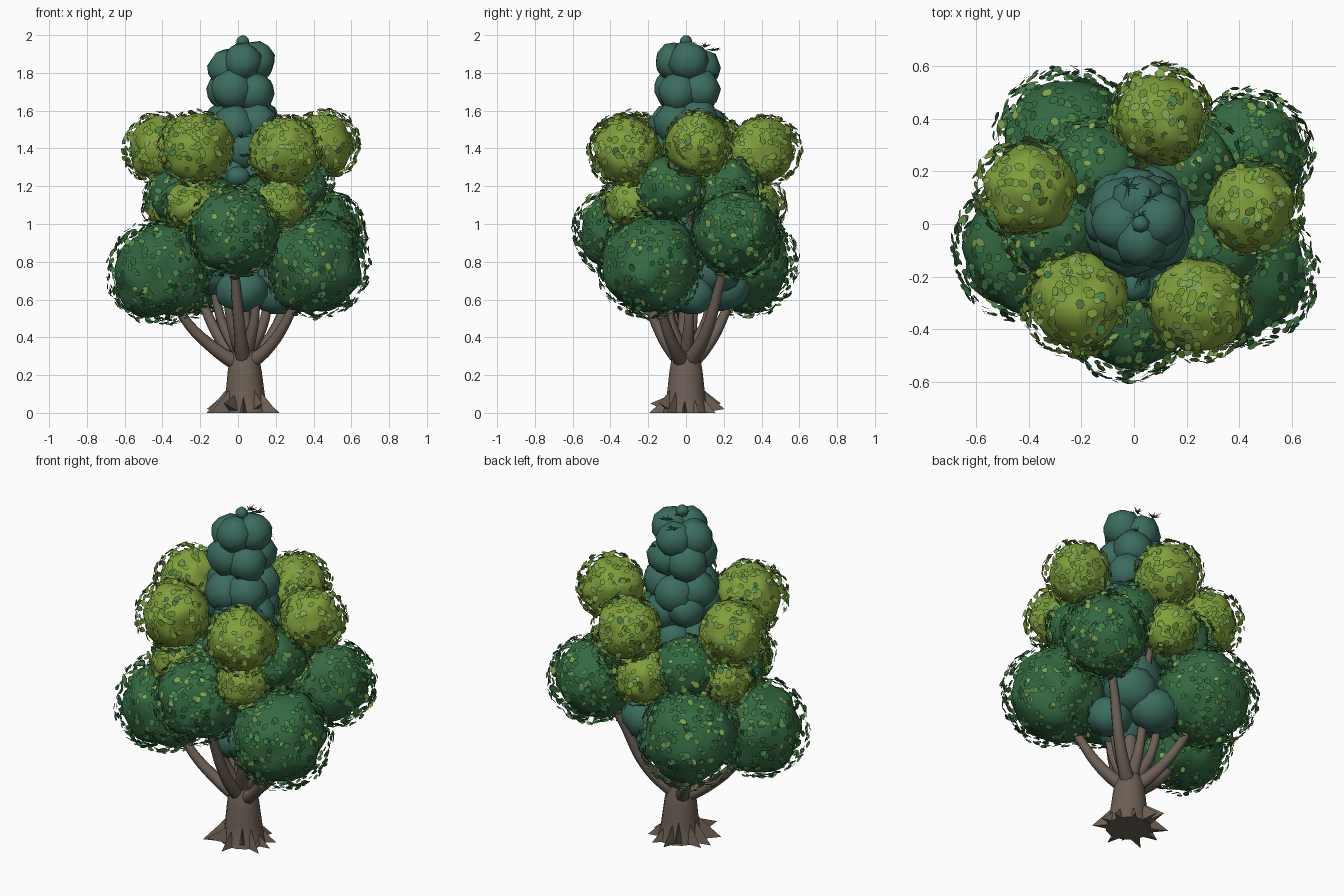
import bpy, bmesh, math, random
from mathutils import Vector, noise

if "Cube" in bpy.data.objects:
    bpy.data.objects.remove(bpy.data.objects["Cube"])

random.seed(4)


def material(name, rgb):
    m = bpy.data.materials.new(name)
    m.diffuse_color = (*rgb, 1)
    m.use_nodes = True
    m.node_tree.nodes["Principled BSDF"].inputs["Base Color"].default_value = m.diffuse_color
    return m


BARK = material("bark", (0.15, 0.115, 0.09))
DARK = material("dark_green", (0.035, 0.14, 0.055))
LIGHT = material("light_green", (0.22, 0.34, 0.045))
TEAL = material("teal", (0.045, 0.15, 0.115))
LEAF_A = material("leaf_deep", (0.035, 0.15, 0.05))
LEAF_B = material("leaf_mid", (0.07, 0.23, 0.07))
LEAF_C = material("leaf_bright", (0.2, 0.36, 0.08))
LEAF_D = material("leaf_lime", (0.18, 0.32, 0.04))


def finish(bm, name, mats, angle=None):
    me = bpy.data.meshes.new(name)
    bm.to_mesh(me)
    bm.free()
    ob = bpy.data.objects.new(name, me)
    bpy.context.collection.objects.link(ob)
    for m in mats:
        me.materials.append(m)
    if angle:
        bpy.ops.object.select_all(action='DESELECT')
        ob.select_set(True)
        bpy.context.view_layer.objects.active = ob
        bpy.ops.object.shade_smooth_by_angle(angle=math.radians(angle))
    return ob


def rand_dir():
    return Vector([random.gauss(0, 1) for _ in range(3)]).normalized()


def foliage(name, c, r, mat):
    """Lumpy smooth ball."""
    bm = bmesh.new()
    bmesh.ops.create_icosphere(bm, subdivisions=4, radius=1)
    c = Vector(c)
    for v in bm.verts:
        v.co = c + v.co * r * (1 + 0.13 * noise.noise(v.co * 1.8 + c * 9))
    return finish(bm, name, [mat], 60)


def leaf_shell(name, c, r, count, mats, weights):
    """Hexagonal leaf cards hovering just outside a ball."""
    bm = bmesh.new()
    out = Vector((c[0], c[1], 0)).normalized()
    for _ in range(count):
        n = rand_dir()
        p = Vector(c) + out * 0.02 + n * r * random.uniform(0.97, 1.06)
        t = (n + rand_dir() * 0.4).normalized()
        a = t.cross(rand_dir()).normalized()
        b = t.cross(a)
        s = random.uniform(0.015, 0.022)
        f = bm.faces.new([bm.verts.new(p + a * s * 1.1 * math.cos(k * math.pi / 3)
                                       + b * s * 0.85 * math.sin(k * math.pi / 3)) for k in range(6)])
        f.material_index = random.choices(range(len(mats)), weights)[0]
    return finish(bm, name, mats)


def boulder(bm, c, r, squash=1.0):
    """Chunky lump: hull of points on a ball."""
    vs = []
    for i in range(40):
        z = 1 - 2 * (i + 0.5) / 40
        a = i * 2.4 + random.uniform(-0.2, 0.2)
        q = math.sqrt(1 - z * z)
        d = Vector((q * math.cos(a), q * math.sin(a), z * squash))
        vs.append(bm.verts.new(Vector(c) + d * r * random.uniform(0.96, 1.05)))
    res = bmesh.ops.convex_hull(bm, input=vs)
    bmesh.ops.delete(bm, geom=[g for g in res["geom_interior"] if isinstance(g, bmesh.types.BMVert)],
                     context='VERTS')


def limb(name, pts):
    """Tapered tube along points (x, y, z, radius)."""
    cu = bpy.data.curves.new(name, 'CURVE')
    cu.dimensions = '3D'
    cu.bevel_depth = 1
    cu.bevel_resolution = 2
    cu.resolution_u = 5
    cu.use_fill_caps = True
    sp = cu.splines.new('BEZIER')
    sp.bezier_points.add(len(pts) - 1)
    for bp, p in zip(sp.bezier_points, pts):
        bp.co = p[:3]
        bp.radius = p[3]
        bp.handle_left_type = bp.handle_right_type = 'AUTO'
    ob = bpy.data.objects.new(name, cu)
    bpy.context.collection.objects.link(ob)
    cu.materials.append(BARK)


# Trunk: lofted rings
bm = bmesh.new()
profile = [(0.125, 0), (0.11, 0.05), (0.1, 0.13), (0.09, 0.22), (0.078, 0.29), (0.05, 0.35), (0.035, 0.6), (0.03, 1.2)]
N = 14
rings = [[bm.verts.new((r * math.cos(k * math.tau / N) + 0.04 - z * 0.02, r * math.sin(k * math.tau / N), z))
          for k in range(N)] for r, z in profile]
for lo, hi in zip(rings, rings[1:]):
    for k in range(N):
        bm.faces.new((lo[k], lo[(k + 1) % N], hi[(k + 1) % N], hi[k]))
bm.faces.new(rings[0][::-1])
bm.faces.new(rings[-1])
finish(bm, "trunk", [BARK], 40)

# Root spikes flaring around the base
bm = bmesh.new()
for k in range(12):
    a = k * math.tau / 12 + random.uniform(-0.12, 0.12)
    d, s = Vector((math.cos(a), math.sin(a), 0)), Vector((-math.sin(a), math.cos(a), 0))
    o = Vector((0.03, 0, 0))
    w = random.uniform(0.025, 0.035)
    tip = bm.verts.new(o + d * random.uniform(0.17, 0.225) + Vector((0, 0, random.choice((0, 0.02, 0.05)))))
    base = [bm.verts.new(o + d * 0.08 + q) for q in
            (s * w, Vector((0, 0, random.uniform(0.09, 0.14))), -s * w)]
    for i in range(3):
        bm.faces.new((base[i], base[(i + 1) % 3], tip))
    bm.faces.new(base[::-1])
bmesh.ops.recalc_face_normals(bm, faces=bm.faces)
finish(bm, "roots", [BARK])

# Foliage balls: lower dark tier, middle small tier, upper light tier
lower = [(-0.40, -0.09, 0.745, 0.245), (-0.24, 0.3, 0.79, 0.25), (0.42, 0.26, 0.95, 0.215),
         (0.40, -0.18, 0.785, 0.25), (-0.02, -0.33, 0.96, 0.22)]
mid_dark = [(-0.3, -0.03, 1.15, 0.16), (0.3, -0.08, 1.19, 0.17), (0.22, 0.22, 1.17, 0.165),
            (-0.15, 0.2, 1.14, 0.17), (0.12, -0.2, 1.12, 0.13), (-0.1, -0.18, 1.1, 0.13)]
mid_light = [(-0.23, -0.22, 1.1, 0.14), (0.22, -0.28, 1.11, 0.135), (-0.33, 0.1, 1.09, 0.14),
             (0.04, 0.35, 1.1, 0.145)]
upper = [(-0.4, 0.13, 1.4, 0.17), (-0.21, -0.29, 1.4, 0.18), (0.24, -0.31, 1.38, 0.175),
         (0.44, 0.06, 1.42, 0.165), (0.1, 0.4, 1.39, 0.17)]
tiers = [("lower_foliage", lower, DARK, 480, (LEAF_A, LEAF_B, LEAF_C), (6, 4, 1.2)),
         ("middle_dark_foliage", mid_dark, DARK, 230, (LEAF_A, LEAF_B, LEAF_C), (5, 4, 2)),
         ("middle_light_foliage", mid_light, LIGHT, 200, (LEAF_D, LEAF_C, LEAF_B), (5, 3, 0.5)),
         ("upper_foliage", upper, LIGHT, 300, (LEAF_D, LEAF_C, LEAF_B), (6, 4, 0.4))]
for label, balls, mat, count, leaf_mats, wts in tiers:
    for i, (x, y, z, r) in enumerate(balls):
        foliage(f"{label}_{i + 1}", (x, y, z), r, mat)
        leaf_shell(f"{label}_leaves_{i + 1}", (x, y, z), r * 1.1, count, leaf_mats, wts)

# Branches reaching from the trunk into the balls
for i, (x, y, z, r) in enumerate(lower):
    limb(f"branch_{i + 1}", [(0.03, 0, 0.24, 0.045), (x * 0.38 + 0.02, y * 0.38, 0.35 + (z - 0.76) * 0.3, 0.033),
                             (x * 0.72, y * 0.72, z - 0.24, 0.025), (x, y, z, 0.015)])
for i, (x, y, z, r) in enumerate(upper):
    limb(f"upper_branch_{i + 1}", [(0.03, 0, 0.28, 0.04), (x * 0.28 + 0.02, y * 0.28, 0.5, 0.026),
                                   (x * 0.4, y * 0.4, 0.95, 0.02), (x, y, z, 0.012)])

# Teal crown column: rings of lumps, narrowing toward the top
bm = bmesh.new()
for j, (z, ring, r, n) in enumerate([(1.27, 0.1, 0.11, 5), (1.42, 0.11, 0.11, 5), (1.55, 0.1, 0.115, 5),
                                     (1.7, 0.085, 0.112, 4), (1.85, 0.072, 0.105, 4)]):
    for k in range(n):
        a = k * math.tau / n + j * 0.7 + 0.4
        boulder(bm, (0.02 + ring * math.cos(a), 0.01 + ring * math.sin(a), z + random.uniform(-0.045, 0.025)),
                r * random.uniform(0.95, 1.05))
finish(bm, "crown_column", [TEAL], 50)

# Teal lumps inside the canopy
bm = bmesh.new()
for x, y, z, r in [(0.02, -0.07, 0.65, 0.14), (0.2, 0.03, 0.63, 0.13), (0.02, 0.2, 0.66, 0.14), (0.15, 0.15, 0.76, 0.15),
                   (-0.12, 0.05, 0.75, 0.15), (0.03, 0, 0.92, 0.2), (0.02, 0.02, 1.12, 0.18), (0.0, -0.23, 1.25, 0.065)]:
    boulder(bm, (x, y, z), r, 0.88)
finish(bm, "inner_lumps", [TEAL], 50)

# Needle sprigs on the crown and in its front gap
bm = bmesh.new()
sprigs = [(0.02, 0.02, 1.95), (0.06, 0.1, 1.94), (-0.02, 0.14, 1.92), (0.03, -0.21, 1.36), (0.02, -0.2, 1.46), (0.1, 0.14, 1.78)]
for c in sprigs:
    for _ in range(14):
        d = rand_dir()
        d.z = abs(d.z) * 0.5
        s = d.cross(rand_dir()).normalized() * 0.006
        p = Vector(c)
        bm.faces.new([bm.verts.new(q) for q in (p - s, p + s, p + d * random.uniform(0.03, 0.06))])
finish(bm, "needle_sprigs", [TEAL])

# Topmost bud that gives the full height
bm = bmesh.new()
boulder(bm, (0.025, 0.0, 1.965), 0.034)
finish(bm, "top_bud", [TEAL], 50)
